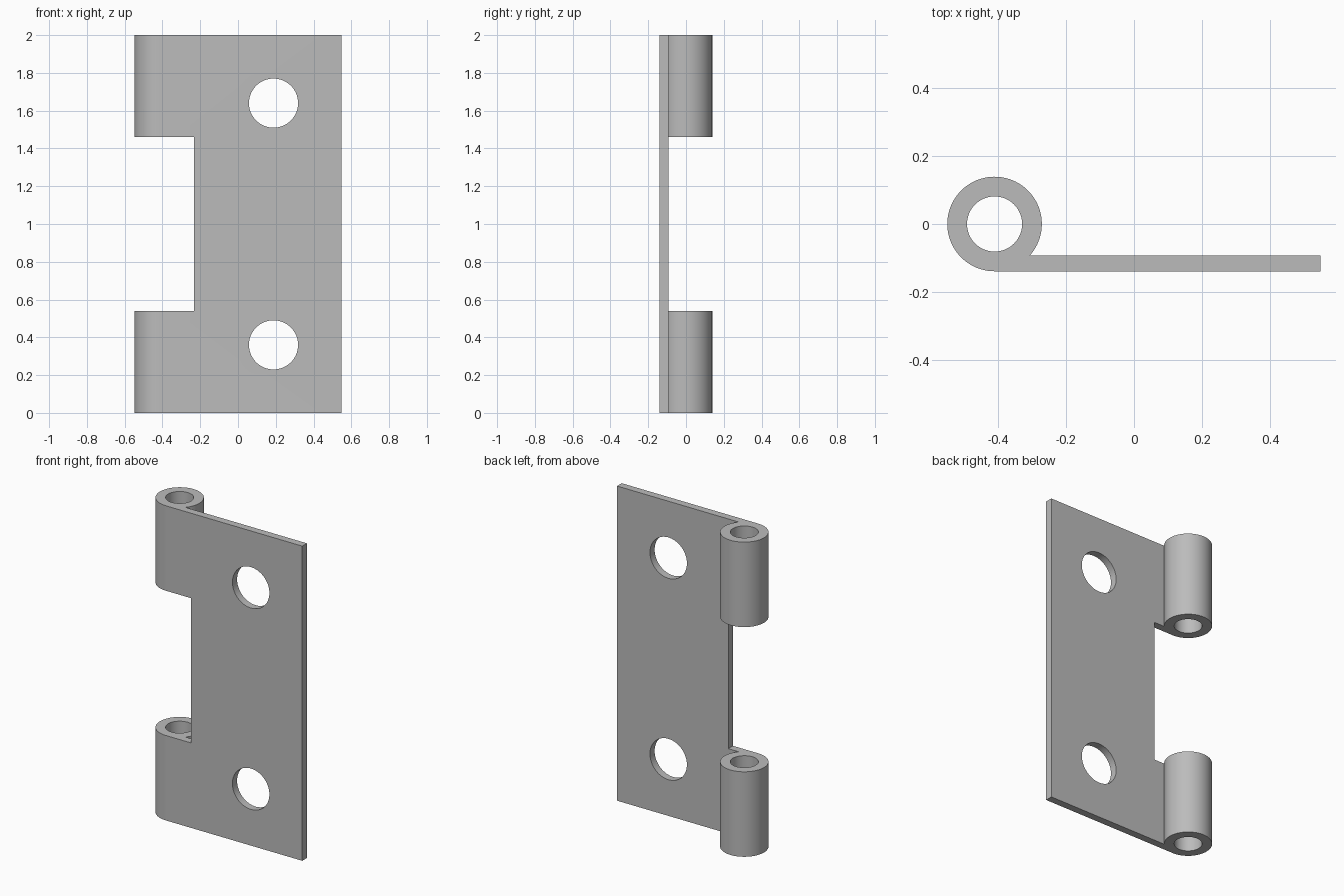
import bpy, bmesh, math
from mathutils import Matrix

if "Cube" in bpy.data.objects:
    bpy.data.objects.remove(bpy.data.objects["Cube"], do_unlink=True)

HEIGHT = 2.0
OUTER, BORE = 0.139, 0.081           # barrel radii
AXIS_X, EDGE_X = -0.41, 0.549        # barrel axis and free edge of the plate
INNER_Y = -0.092                     # back face of the plate
NOTCH_X, NOTCH_LOW = -0.233, 0.54
HOLE_X, HOLE_Z, HOLE_R = 0.188, 0.36, 0.13

steel = bpy.data.materials.new("grey steel")
steel.use_nodes = True
grey = (0.5, 0.5, 0.5, 1)
steel.diffuse_color = grey
steel.node_tree.nodes["Principled BSDF"].inputs["Base Color"].default_value = grey


def add_object(name, bm):
    bmesh.ops.recalc_face_normals(bm, faces=bm.faces)
    mesh = bpy.data.meshes.new(name)
    bm.to_mesh(mesh)
    bm.free()
    mesh.materials.append(steel)
    obj = bpy.data.objects.new(name, mesh)
    bpy.context.collection.objects.link(obj)
    return obj


def cylinder_cutter(name, radius, depth, matrix):
    bm = bmesh.new()
    bmesh.ops.create_cone(bm, cap_ends=True, segments=72, radius1=radius,
                          radius2=radius, depth=depth, matrix=matrix)
    return add_object(name, bm)


# Leaf and rolled barrel share one extruded profile
start = math.asin(INNER_Y / OUTER)
steps = 80
profile = [(EDGE_X, -OUTER), (EDGE_X, INNER_Y)]
for i in range(steps + 1):
    a = start + (1.5 * math.pi - start) * i / steps
    profile.append((AXIS_X + OUTER * math.cos(a), OUTER * math.sin(a)))
bm = bmesh.new()
face = bm.faces.new([bm.verts.new((x, y, 0)) for x, y in profile])
top = bmesh.ops.extrude_face_region(bm, geom=[face])["geom"]
bmesh.ops.translate(bm, vec=(0, 0, HEIGHT),
                    verts=[v for v in top if isinstance(v, bmesh.types.BMVert)])
leaf = add_object("hinge_leaf", bm)

# Pin bore, screw holes and the notch between the knuckles
cutters = [cylinder_cutter("pin_bore_cutter", BORE, 3,
                           Matrix.Translation((AXIS_X, 0, HEIGHT / 2)))]
for name, z in (("lower", HOLE_Z), ("upper", HEIGHT - HOLE_Z)):
    place = Matrix.Translation((HOLE_X, 0, z)) @ Matrix.Rotation(math.pi / 2, 4, "X")
    cutters.append(cylinder_cutter(name + "_screw_hole_cutter", HOLE_R, 1, place))
bm = bmesh.new()
bmesh.ops.create_cube(bm, size=1, matrix=Matrix.Translation((NOTCH_X - 0.5, 0, HEIGHT / 2))
                      @ Matrix.Diagonal((1, 1, HEIGHT - 2 * NOTCH_LOW, 1)))
cutters.append(add_object("notch_cutter", bm))

bpy.ops.object.select_all(action="DESELECT")
leaf.select_set(True)
bpy.context.view_layer.objects.active = leaf
for cutter in cutters:
    cutter.hide_render = True
    mod = leaf.modifiers.new(cutter.name, "BOOLEAN")
    mod.operation = "DIFFERENCE"
    mod.solver = "EXACT"
    mod.object = cutter
    bpy.ops.object.modifier_apply(modifier=mod.name)
    bpy.data.objects.remove(cutter, do_unlink=True)

bpy.ops.object.shade_smooth_by_angle(angle=math.radians(30))
